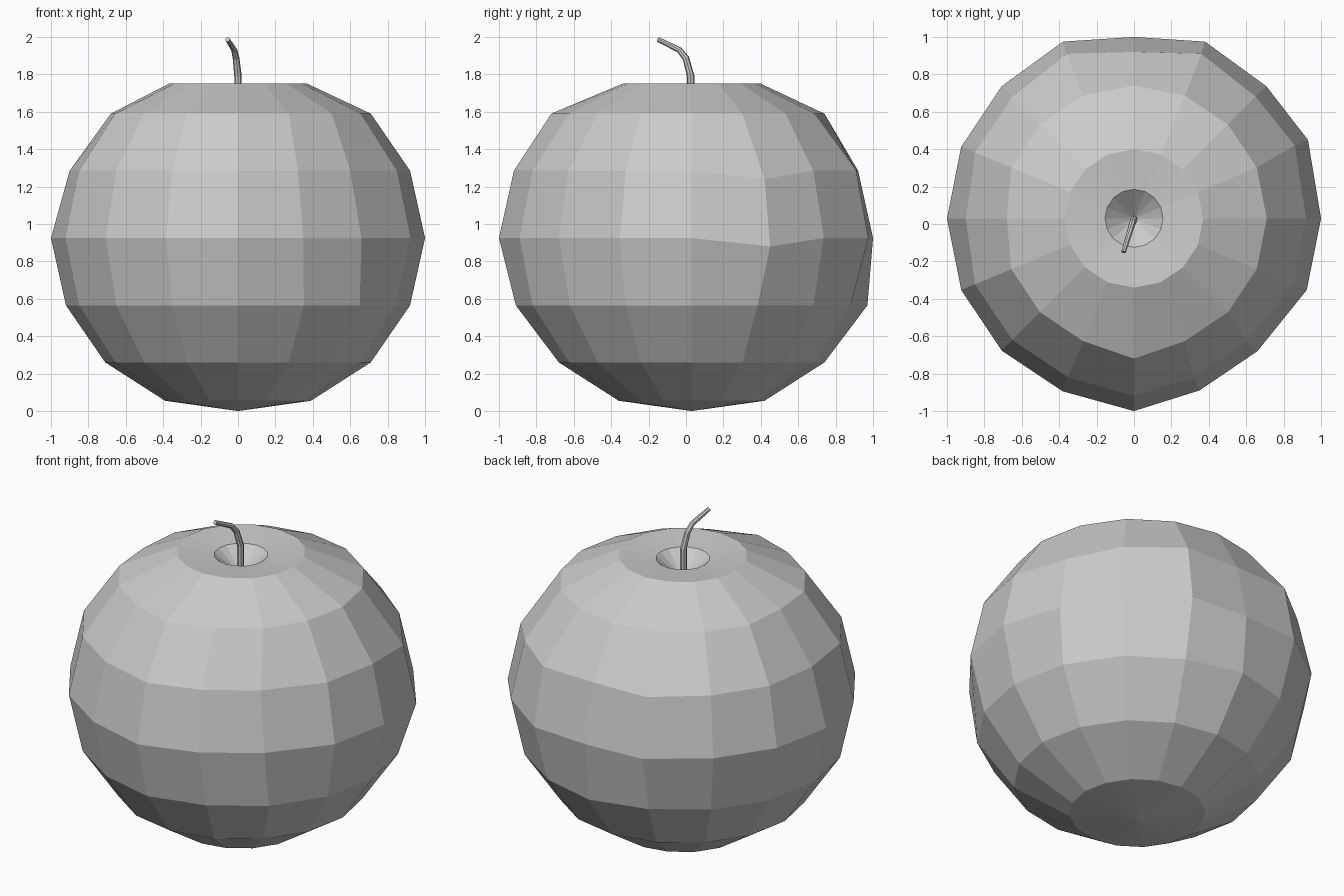
import bpy, bmesh
from math import sin, cos, pi

if "Cube" in bpy.data.objects:
    bpy.data.objects.remove(bpy.data.objects["Cube"])

SEG = 16
CY = 0.03

# Apple body: profile of (radius, height), bottom to dimple rim
profile = [(0.39, 0.055), (0.71, 0.26), (0.92, 0.565), (1.0, 0.925),
           (0.92, 1.285), (0.71, 1.59), (0.37, 1.75), (0.155, 1.73)]

# Hand-moulded irregularities: (ring, segment) -> position
dents = {
    (3, 1): (0.93, 0.45, 0.88), (4, 1): (0.86, 0.42, 1.24),
    (3, 3): (0.38, 0.975, 0.925), (3, 4): (0, 1.0, 0.925), (3, 5): (-0.38, 0.975, 0.925),
    (2, 4): (0, 0.97, 0.565),
    (4, 3): (0.36, 0.91, 1.285), (4, 4): (0, 0.92, 1.285), (4, 5): (-0.36, 0.91, 1.285),
    (4, 8): (-0.90, 0.03, 1.285), (5, 8): (-0.68, 0.03, 1.59),
    (2, 12): (0, -0.91, 0.565), (3, 12): (0, -1.0, 0.925), (4, 12): (0, -0.92, 1.285),
    (5, 12): (0, -0.72, 1.59),
    (3, 13): (0.35, -0.89, 0.925), (4, 13): (0.32, -0.82, 1.285),
    (3, 14): (0.66, -0.68, 0.925), (4, 14): (0.60, -0.63, 1.285),
}

bm = bmesh.new()
rings = []
for i, (r, z) in enumerate(profile):
    ring = []
    for k in range(SEG):
        a = 2 * pi * k / SEG
        ring.append(bm.verts.new(dents.get((i, k), (r * cos(a), CY + r * sin(a), z))))
    rings.append(ring)
bottom = bm.verts.new((0, CY, 0))
dimple = bm.verts.new((0, CY, 1.6))
for k in range(SEG):
    n = (k + 1) % SEG
    bm.faces.new((bottom, rings[0][n], rings[0][k]))
    for lo, hi in zip(rings, rings[1:]):
        bm.faces.new((lo[k], lo[n], hi[n], hi[k]))
    bm.faces.new((rings[-1][k], rings[-1][n], dimple))
mesh = bpy.data.meshes.new("apple_body")
bm.to_mesh(mesh)
bm.free()
bpy.context.collection.objects.link(bpy.data.objects.new("apple_body", mesh))

# Stem: bent tapered tube growing out of the dimple
path = [(0, 0.025, 1.58, 1.0), (0, 0.025, 1.79, 1.0), (-0.01, 0.0, 1.885, 0.9),
        (-0.02, -0.035, 1.93, 0.8), (-0.056, -0.15, 1.987, 0.65)]
curve = bpy.data.curves.new("stem", 'CURVE')
curve.dimensions = '3D'
curve.bevel_depth = 0.02
curve.bevel_resolution = 2
curve.use_fill_caps = True
spline = curve.splines.new('POLY')
spline.points.add(len(path) - 1)
for p, (x, y, z, r) in zip(spline.points, path):
    p.co = (x, y, z, 1)
    p.radius = r
spline.use_smooth = False
bpy.context.collection.objects.link(bpy.data.objects.new("stem", curve))
